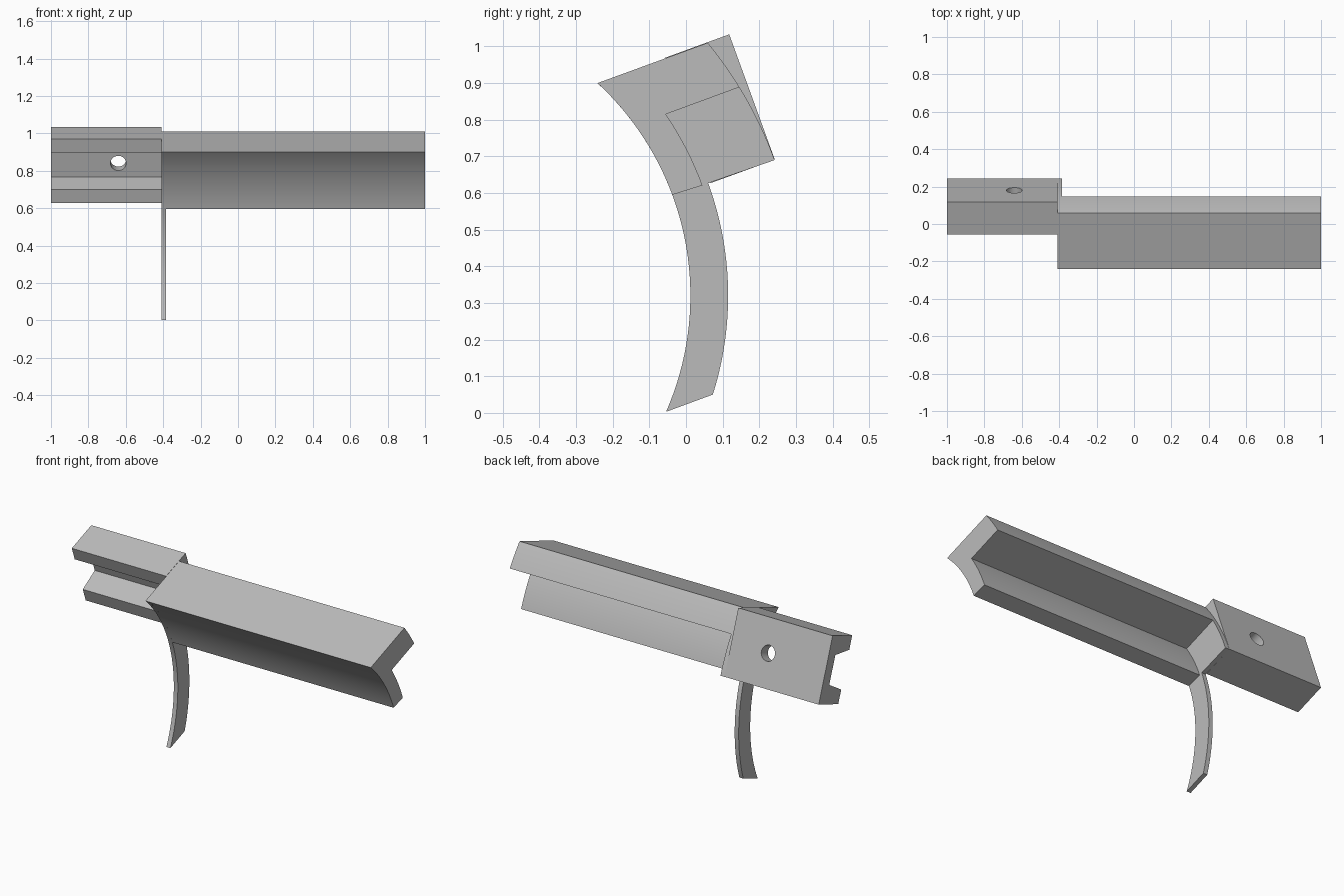
import bpy, bmesh
from math import asin, cos, sin, radians, pi
from mathutils import Vector, Matrix

cube = bpy.data.objects.get("Cube")
if cube:
    bpy.data.objects.remove(cube, do_unlink=True)

steel = bpy.data.materials.new("plain grey")
steel.use_nodes = True
GREY = (0.5, 0.5, 0.5, 1)
steel.diffuse_color = GREY
steel.node_tree.nodes["Principled BSDF"].inputs["Base Color"].default_value = GREY

# All curved faces share one centre in the side plane (y, z)
CY, CZ = -0.778, 0.32
TILT = radians(20)
FRONT_R, FLANGE_R, TRIGGER_R, BACK_R = 0.79, 0.876, 0.893, 1.085


def arc(radius, z0, z1, steps=20):
    """Points on the shared-centre arc between two heights."""
    a, b = (asin((z - CZ) / radius) for z in (z0, z1))
    angles = [a + (b - a) * i / steps for i in range(steps + 1)]
    return [(CY + radius * cos(t), CZ + radius * sin(t)) for t in angles]


def add_object(name, bm):
    bmesh.ops.recalc_face_normals(bm, faces=bm.faces)
    mesh = bpy.data.meshes.new(name)
    bm.to_mesh(mesh)
    bm.free()
    mesh.materials.append(steel)
    obj = bpy.data.objects.new(name, mesh)
    bpy.context.collection.objects.link(obj)
    return obj


def extrude_profile(name, profile, x0, x1):
    """Extrude a side profile along x."""
    bm = bmesh.new()
    face = bm.faces.new([bm.verts.new((x0, y, z)) for y, z in profile])
    grown = bmesh.ops.extrude_face_region(bm, geom=[face])["geom"]
    verts = [g for g in grown if isinstance(g, bmesh.types.BMVert)]
    bmesh.ops.translate(bm, verts=verts, vec=(x1 - x0, 0, 0))
    return add_object(name, bm)


def finish(obj):
    bpy.ops.object.select_all(action="DESELECT")
    obj.select_set(True)
    bpy.context.view_layer.objects.active = obj
    bpy.ops.object.shade_smooth_by_angle(angle=radians(25))


# Long bar: thick top flange and a thinner curved lower flange
bar = extrude_profile(
    "long_bar",
    arc(FRONT_R, 0.595, 0.90) + arc(BACK_R, 1.01, 0.889, 8)
    + arc(FLANGE_R, 0.815, 0.621),
    -0.385, 1.0)
finish(bar)

# Thin side plate with the curved trigger blade below
plate = extrude_profile(
    "trigger_plate",
    arc(FRONT_R, 0.003, 0.90, 36) + arc(BACK_R, 1.01, 0.69)
    + arc(TRIGGER_R, 0.627, 0.05, 24),
    -0.41, -0.385)
finish(plate)

# Channel block, drawn as (forward, down) offsets from its upper back edge
DEPTH, HEIGHT = 0.186, 0.364


def block_point(forward, down):
    return (0.118 - forward * cos(TILT) + down * sin(TILT),
            1.033 - forward * sin(TILT) - down * cos(TILT))


upper = [(0, 0), (DEPTH, 0), (DEPTH, 0.077), (0.063, 0.103)]
lower = [(f, HEIGHT - d) for f, d in reversed(upper)]
block = extrude_profile("channel_block",
                        [block_point(f, d) for f, d in upper + lower],
                        -1.0, -0.41)

# Round hole through the web of the block
bm = bmesh.new()
y, z = block_point(0.03, HEIGHT / 2)
axis = Vector((0, cos(TILT), sin(TILT)))
turn = axis.to_track_quat("Z", "Y").to_matrix().to_4x4()
bmesh.ops.create_cone(bm, cap_ends=True, segments=32, radius1=0.042,
                      radius2=0.042, depth=0.2,
                      matrix=Matrix.Translation((-0.64, y, z)) @ turn)
cutter = add_object("hole_cutter", bm)
cutter.hide_render = True
mod = block.modifiers.new("hole", "BOOLEAN")
mod.operation = "DIFFERENCE"
mod.solver = "EXACT"
mod.object = cutter
bpy.context.view_layer.objects.active = block
bpy.ops.object.modifier_apply(modifier=mod.name)
bpy.data.objects.remove(cutter, do_unlink=True)
finish(block)
